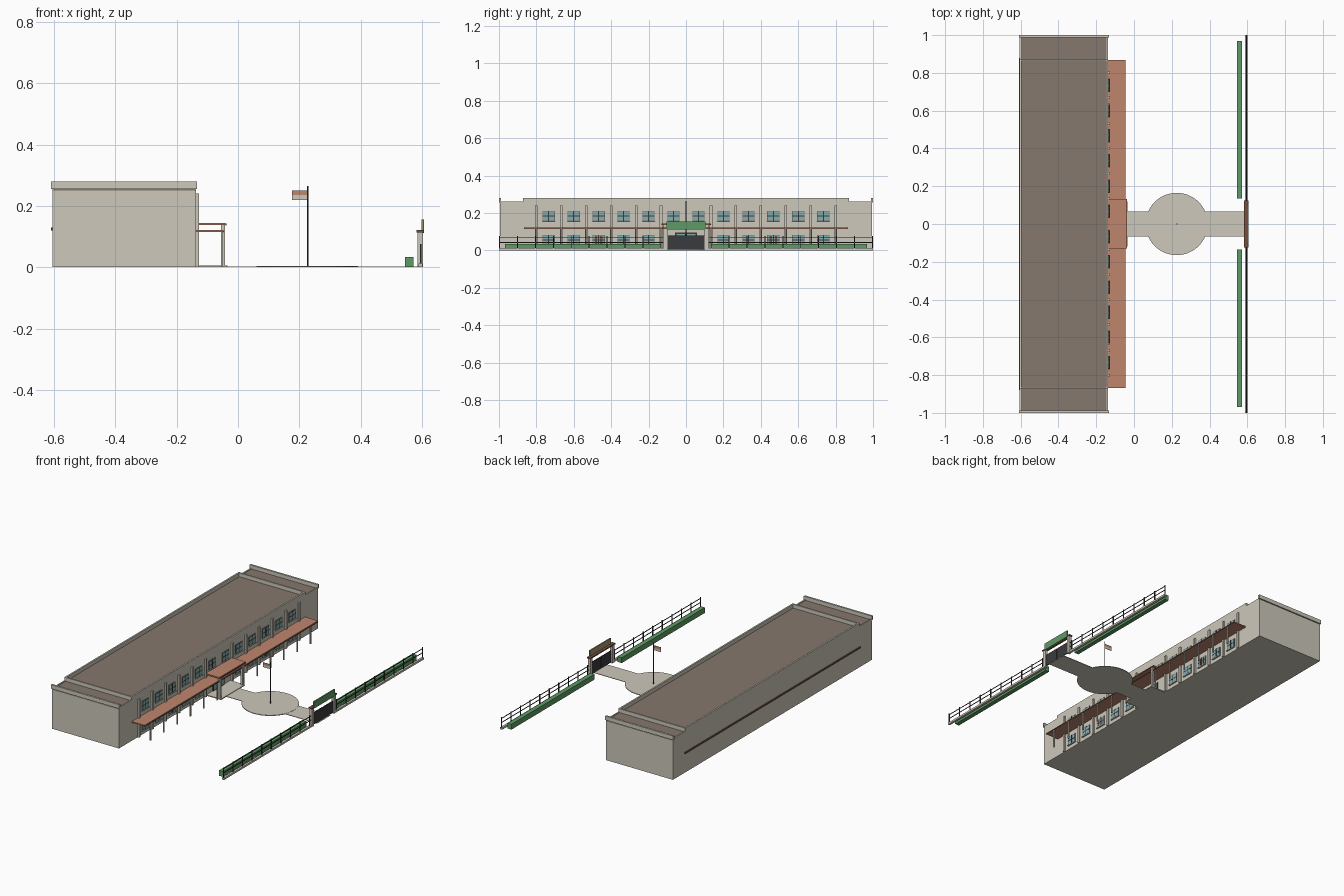
import bpy, bmesh
from mathutils import Matrix, Vector

old = bpy.data.objects.get("Cube")
if old:
    bpy.data.objects.remove(old)


def material(name, hex_code):
    rgb = [int(hex_code[i:i + 2], 16) / 255 for i in (0, 2, 4)]
    col = [c / 12.92 if c <= 0.04 else ((c + 0.055) / 1.055) ** 2.4 for c in rgb] + [1]
    m = bpy.data.materials.new(name)
    m.use_nodes = True
    m.diffuse_color = col
    m.node_tree.nodes["Principled BSDF"].inputs["Base Color"].default_value = col
    return m


WALL = material("beige plaster", "cdc8bb")
ROOF = material("brown roof", "86786d")
TILE = material("terracotta", "bf866d")
GREEN = material("hedge green", "5f9a66")
GLASS = material("teal glass", "86adb0")
DARK = material("dark metal", "3a3b3d")
FRAME = material("window grey", "6f7674")
BROWN = material("dark brown", "76503f")
TAN = material("tan board", "a8946c")


def boxes(name, mat, spans):
    """One object from boxes given as (x0, x1, y0, y1, z0, z1)."""
    bm = bmesh.new()
    for x0, x1, y0, y1, z0, z1 in spans:
        centre = Vector(((x0 + x1) / 2, (y0 + y1) / 2, (z0 + z1) / 2))
        size = Matrix.Diagonal((x1 - x0, abs(y1 - y0), z1 - z0, 1))
        bmesh.ops.create_cube(bm, size=1, matrix=Matrix.Translation(centre) @ size)
    return finish(name, mat, bm)


def disc(name, mat, x, y, z0, z1, radius, sides):
    bm = bmesh.new()
    bmesh.ops.create_cone(bm, cap_ends=True, segments=sides, radius1=radius, radius2=radius,
                          depth=z1 - z0, matrix=Matrix.Translation((x, y, (z0 + z1) / 2)))
    return finish(name, mat, bm)


def finish(name, mat, bm):
    mesh = bpy.data.meshes.new(name)
    bm.to_mesh(mesh)
    bm.free()
    mesh.materials.append(mat)
    obj = bpy.data.objects.new(name, mesh)
    bpy.context.collection.objects.link(obj)
    return obj


def both(spans):
    """Repeat boxes on the other side of y = 0."""
    return spans + [(a, b, -d, -c, e, f) for a, b, c, d, e, f in spans]


BACK, FACE = -0.605, -0.137

# Main block, roof and parapets
boxes("main_block", WALL, [(BACK, FACE, -0.995, 0.995, 0, 0.25)])
boxes("roof_deck", ROOF, [(BACK + 0.003, FACE - 0.003, -0.992, 0.992, 0.25, 0.256)])
boxes("end_parapets", WALL, both([(-0.61, -0.133, 0.988, 1.0, 0.255, 0.28)]))
boxes("low_edges", WALL, both([(BACK, BACK + 0.008, 0.87, 0.99, 0.25, 0.26),
                               (FACE - 0.008, FACE, 0.87, 0.99, 0.25, 0.26)]))
boxes("central_parapet", WALL, both([(BACK, FACE, 0.862, 0.872, 0.25, 0.28)]) + [
    (BACK, BACK + 0.01, -0.865, 0.865, 0.25, 0.28),
    (FACE - 0.01, FACE, -0.865, 0.865, 0.25, 0.28)])
boxes("back_band", BROWN, [(-0.61, BACK, -0.88, 0.88, 0.12, 0.13)])

# Pilasters between the bays and thin posts under the awning
BAY = 0.1335
edges = [BAY * i for i in range(1, 7)]
boxes("pilasters", WALL, both([(FACE, -0.127, y - 0.007, y + 0.007, 0, 0.24) for y in edges]))
boxes("awning_posts", WALL, both([(-0.056, -0.049, y - 0.0035, y + 0.0035, 0, 0.115)
                                  for y in edges]))
boxes("awning", TILE, [(FACE, -0.047, -0.867, 0.867, 0.115, 0.122)])
boxes("awning_edge", BROWN, [(-0.047, -0.045, -0.867, 0.867, 0.113, 0.118)])

# Windows: grey surround, panes and a dark cross
bays = [BAY * (i + 0.5) for i in range(6)]
spots = [(y, 0.183) for y in bays] + [(y, 0.055) for y in bays[1:]]


def window_part(dx, rects):
    return both([(FACE, FACE + dx, y + a, y + b, z + c, z + d)
                 for y, z in spots for a, b, c, d in rects])


W, H = 0.033, 0.028
boxes("window_surrounds", FRAME, window_part(0.004, [(-W, W, -H, H)]))
boxes("window_panes", GLASS, window_part(0.005, [(-W + 0.004, W - 0.004, -H + 0.004, H - 0.004)]))
boxes("window_bars", DARK, window_part(0.006, [(-0.0025, 0.0025, -H, H),
                                               (-W, W, -0.0015, 0.0025)]))
boxes("window_sills", WALL, window_part(0.009, [(-W - 0.003, W + 0.003, -H - 0.004, -H)]))
boxes("curtains", BROWN, both([(FACE, FACE + 0.0055, BAY * 3.5 + s - 0.006, BAY * 3.5 + s + 0.006,
                                0.034, 0.076) for s in (-0.014, 0.014)]))

# Entrance: doors, step, columns and raised canopy
boxes("entrance_doors", DARK, [(FACE, FACE + 0.004, -0.06, 0.06, 0.005, 0.095)])
boxes("door_panes", GLASS, both([(FACE, FACE + 0.006, 0.006, 0.052, 0.012, 0.088)]))
boxes("entrance_step", WALL, [(FACE, -0.035, -0.12, 0.12, 0, 0.006)])
boxes("entrance_columns", WALL, both([(-0.056, -0.042, 0.105, 0.119, 0, 0.137)]))
boxes("canopy", TILE, [(FACE, -0.04, -0.13, 0.133, 0.137, 0.145)])
boxes("canopy_edge", BROWN, [(-0.04, -0.038, -0.13, 0.133, 0.136, 0.142)])

# Path with a round court
boxes("path", WALL, [(-0.04, 0.6, -0.067, 0.067, 0, 0.003)])
disc("round_court", WALL, 0.226, 0, 0, 0.004, 0.165, 48)

# Flagpole and two-band flag
disc("flagpole", DARK, 0.227, 0, 0, 0.265, 0.0025, 10)
boxes("flag_upper", TILE, [(0.176, 0.227, -0.001, 0.001, 0.235, 0.25)])
boxes("flag_lower", WALL, [(0.176, 0.227, -0.001, 0.001, 0.22, 0.235)])

# Gate: pillars, caps, bars and sign board
boxes("gate_pillars", WALL, both([(0.586, 0.603, 0.1, 0.12, 0, 0.113)]))
boxes("gate_beam", BROWN, [(0.582, 0.606, -0.125, 0.125, 0.113, 0.121)])
boxes("gate_leaves", DARK, both([(0.593, 0.598, 0.001, 0.098, 0.006, 0.08)]))
boxes("sign_back", TAN, [(0.599, 0.603, -0.105, 0.105, 0.112, 0.155)])
boxes("sign_face", GREEN, [(0.603, 0.607, -0.105, 0.105, 0.112, 0.155)])

# Fence with kerb, rails and posts, and hedges behind it
boxes("fence_kerb", WALL, both([(0.588, 0.602, 0.12, 1.0, 0, 0.012)]))
boxes("fence_rails", DARK, both([(0.594, 0.597, 0.12, 1.0, z, z + 0.004) for z in (0.04, 0.066)]))
boxes("fence_posts", DARK, both([(0.593, 0.598, y - 0.0025, y + 0.0025, 0.012, 0.076)
                                 for y in [0.135 + 0.0957 * i for i in range(10)]]))
boxes("hedges", GREEN, both([(0.545, 0.573, 0.135, 0.968, 0, 0.034)]))
